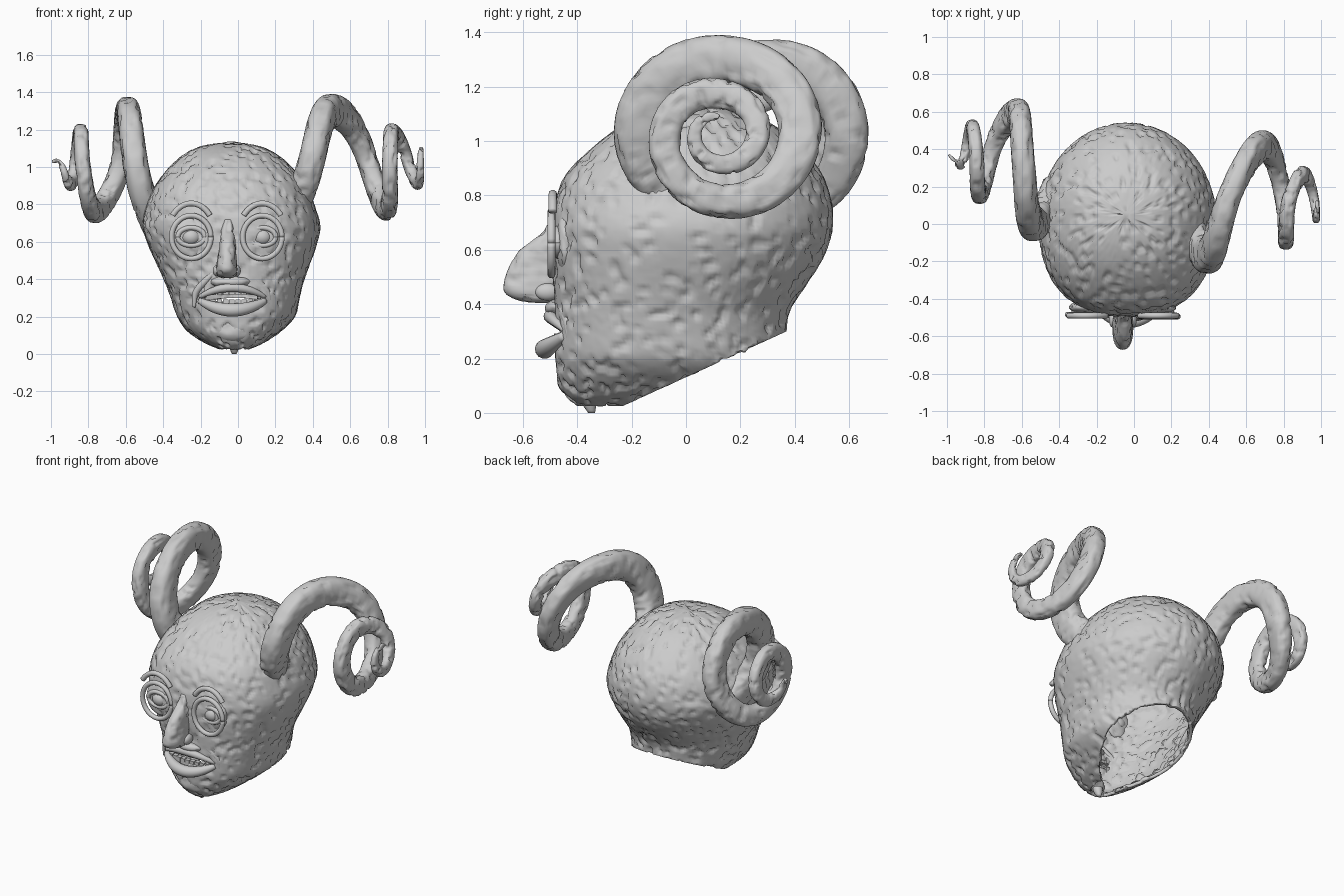
import bpy, bmesh, math
from mathutils import Vector, noise

if "Cube" in bpy.data.objects:
    bpy.data.objects.remove(bpy.data.objects["Cube"])


def smooth_points(pts, steps):
    """Catmull-Rom interpolation through tuples of any length."""
    pts = [Vector(p) for p in pts]
    ext = [2 * pts[0] - pts[1]] + pts + [2 * pts[-1] - pts[-2]]
    out = []
    for a, b, c, d in zip(ext, ext[1:], ext[2:], ext[3:]):
        for i in range(steps):
            t = i / steps
            out.append(0.5 * (2 * b + (c - a) * t + (2 * a - 5 * b + 4 * c - d) * t * t
                              + (3 * b - a - 3 * c + d) * t ** 3))
    return out + [pts[-1]]


def skin(rings, cap_start=True, cap_end=True):
    bm = bmesh.new()
    loops = [[bm.verts.new(p) for p in ring] for ring in rings]
    n = len(loops[0])
    for a, b in zip(loops, loops[1:]):
        for i in range(n):
            bm.faces.new((a[i], a[(i + 1) % n], b[(i + 1) % n], b[i]))
    if cap_start:
        bm.faces.new(loops[0])
    if cap_end:
        bm.faces.new(loops[-1])
    bmesh.ops.recalc_face_normals(bm, faces=bm.faces)
    return bm


def pit(bm, depth=0.012, scale=26):
    """Weathered, pitted surface."""
    bm.normal_update()
    moves = []
    for v in bm.verts:
        d = noise.noise(v.co * scale)
        moves.append(v.normal * (-depth * min(1, max(0, d - 0.22) * 9)
                                 + 0.002 * noise.noise(v.co * 45)))
    for v, m in zip(bm.verts, moves):
        v.co += m


def finish(name, bm):
    me = bpy.data.meshes.new(name)
    bm.to_mesh(me)
    bm.free()
    me.polygons.foreach_set("use_smooth", [True] * len(me.polygons))
    ob = bpy.data.objects.new(name, me)
    bpy.context.collection.objects.link(ob)
    return ob


def spow(v, e):
    return math.copysign(abs(v) ** e, v)


def sections(levels, steps, sides):
    """Stacked oval sections from (z, centre x, half width, front y, back y)."""
    rings = []
    for z, cx, hw, yf, yb in map(tuple, smooth_points(levels, steps)):
        cy, b = (yf + yb) / 2, (yb - yf) / 2
        ring = []
        for i in range(sides):
            a = 2 * math.pi * i / sides
            c, s = math.cos(a), math.sin(a)
            e = 2 / 2.4 if s < 0 else 1
            ring.append((cx + hw * spow(c, e), cy + b * spow(s, e), z))
        rings.append(ring)
    return rings


def tube(name, path, ref, sides=12, flat=1.0, rough=0.0, e=1.0):
    """Tapered tube along (x, y, z, radius); flat squashes it along ref, e < 1 squares it."""
    rings = []
    for i, p in enumerate(path):
        t = (path[min(i + 1, len(path) - 1)].xyz - path[max(i - 1, 0)].xyz).normalized()
        n1 = (Vector(ref) - t * t.dot(Vector(ref))).normalized()
        n2 = t.cross(n1)
        r = max(p.w, 0.002)
        rings.append([p.xyz + r * (flat * n1 * spow(math.cos(a), e) + n2 * spow(math.sin(a), e))
                      for a in (2 * math.pi * k / sides for k in range(sides))])
    bm = skin(rings)
    if rough:
        pit(bm, rough)
    return finish(name, bm)


def horn(name, cy, cz, rows):
    """Coil about the x axis from rows of (quarter turn, x, coil radius, thickness)."""
    path = []
    for q, x, R, r in smooth_points(rows, 22):
        a = math.pi * (1 - q / 2)
        path.append(Vector((x, cy + R * math.cos(a), cz + R * math.sin(a), r)))
    tube(name, path, (1, 0, 0), sides=32, flat=0.72, rough=0.01, e=0.78)


def ball(name, loc, size, rough=0):
    bm = bmesh.new()
    bmesh.ops.create_uvsphere(bm, u_segments=32, v_segments=18, radius=1)
    for v in bm.verts:
        v.co = Vector(loc) + Vector(size) * v.co
    if rough:
        pit(bm, rough)
    return finish(name, bm)


def face_y(x):
    return -0.485 + 1.2 * (x + 0.035) ** 2


# Hollow head shell, cut by the slanted neck opening
head_levels = [
    (1.135, -0.04, 0.02, 0.03, 0.07), (1.11, -0.04, 0.16, -0.11, 0.20),
    (1.06, -0.04, 0.26, -0.23, 0.32), (0.98, -0.04, 0.345, -0.34, 0.42),
    (0.88, -0.04, 0.415, -0.44, 0.50), (0.78, -0.04, 0.455, -0.48, 0.535),
    (0.68, -0.035, 0.475, -0.495, 0.54), (0.58, -0.03, 0.45, -0.495, 0.51),
    (0.48, -0.025, 0.41, -0.49, 0.45), (0.38, -0.02, 0.37, -0.485, 0.385),
    (0.30, -0.015, 0.345, -0.485, 0.37), (0.20, -0.01, 0.315, -0.48, 0.37),
    (0.12, -0.02, 0.25, -0.47, 0.32), (0.06, -0.02, 0.16, -0.44, 0.1),
    (0.025, -0.02, 0.08, -0.40, -0.1)]
bm = skin(sections(head_levels, 7, 200), cap_end=False)
bmesh.ops.bisect_plane(bm, geom=bm.verts[:] + bm.edges[:] + bm.faces[:],
                       plane_co=(0, -0.2, 0.04), plane_no=(0, -0.456, 1), clear_inner=True)
mouth = [f for f in bm.faces if f.calc_center_median().y < -0.3
         and abs(f.calc_center_median().x + 0.03) < 0.15
         and 0.27 < f.calc_center_median().z < 0.335]
bmesh.ops.delete(bm, geom=mouth, context='FACES')
pit(bm)
head = finish("head_shell", bm)
wall = head.modifiers.new("wall", 'SOLIDIFY')
wall.thickness = 0.02
wall.offset = -1

# Coiled horns (the two sides differ)
horn("horn_right", 0.12, 1.04, [
    (-0.55, 0.32, 0.27, 0.10), (0, 0.395, 0.285, 0.10), (1, 0.50, 0.26, 0.09),
    (2, 0.69, 0.30, 0.08), (3, 0.80, 0.26, 0.063), (4, 0.813, 0.195, 0.058),
    (5, 0.828, 0.135, 0.055), (6, 0.905, 0.145, 0.045), (7, 0.965, 0.125, 0.035),
    (8, 0.975, 0.085, 0.025), (9, 0.98, 0.045, 0.012)])
horn("horn_left", 0.37, 1.0, [
    (-0.7, -0.42, 0.38, 0.10), (0, -0.545, 0.365, 0.095), (1, -0.595, 0.285, 0.085),
    (2, -0.63, 0.22, 0.08), (3, -0.765, 0.235, 0.065), (4, -0.828, 0.205, 0.057),
    (5, -0.843, 0.175, 0.054), (6, -0.87, 0.14, 0.045), (7, -0.905, 0.085, 0.035),
    (8, -0.94, 0.05, 0.022), (9, -0.99, 0.03, 0.008)])

# Nose with nostril wings
nose = [(0.72, -0.055, 0.02, -0.50, -0.42), (0.66, -0.055, 0.036, -0.535, -0.42),
        (0.60, -0.055, 0.042, -0.61, -0.42), (0.54, -0.057, 0.048, -0.65, -0.42),
        (0.48, -0.06, 0.055, -0.67, -0.42), (0.44, -0.06, 0.056, -0.665, -0.42),
        (0.415, -0.06, 0.048, -0.62, -0.42), (0.405, -0.06, 0.02, -0.57, -0.44)]
bm = skin(sections(nose, 6, 32))
pit(bm, 0.008)
finish("nose", bm)
for side, s in (("left", -1), ("right", 1)):
    ball("nostril_" + side, (-0.06 + 0.05 * s, -0.51, 0.445), (0.025, 0.045, 0.032))

# Eyes: socket pad, eyeball, lids, standing rim and brow
for side, cx, y in (("left", -0.25, -0.485), ("right", 0.13, -0.495)):
    cz = 0.625
    ball("eye_pad_" + side, (cx, -0.445, cz), (0.10, 0.035, 0.11), 0.008)
    ball("eyeball_" + side, (cx, -0.45, cz), (0.05, 0.045, 0.045))

    def arc(name, rx, rz, a0, a1, r, yy):
        pts = [Vector((cx + rx * math.cos(a), yy, cz + rz * math.sin(a), r))
               for a in (math.radians(a0 + (a1 - a0) * k / 48) for k in range(49))]
        tube(name + "_" + side, pts, (0, 1, 0), sides=10)

    arc("eye_rim", 0.105, 0.115, 0, 360, 0.015, y)
    arc("upper_lid", 0.072, 0.05, 0, 180, 0.014, -0.472)
    arc("lower_lid", 0.072, 0.045, 180, 360, 0.013, -0.47)
    arc("brow", 0.13, 0.18, 40, 140, 0.016, -0.49)


# Lips
def lip(name, z, bow, y_out, r):
    pts = []
    for k in range(33):
        u = k / 16 - 1
        x = -0.03 + 0.175 * u
        pts.append(Vector((x, face_y(x) - y_out * (1 - u * u), z + bow * (1 - u * u),
                           r * (1 - 0.55 * u * u))))
    tube(name, pts, (0, 1, 0), sides=14)


ball("upper_lip_pad", (-0.04, -0.465, 0.385), (0.11, 0.055, 0.035), 0.006)
lip("upper_lip", 0.305, 0.05, 0.015, 0.024)
lip("lower_lip", 0.285, -0.05, 0.035, 0.036)

# Teeth, with the gap between the rows left open
bm = bmesh.new()
for k in range(9):
    x = -0.165 + 0.033 * k
    for z in (0.335, 0.272):
        for v in bmesh.ops.create_cube(bm, size=1)["verts"]:
            v.co = Vector((x + v.co.x * 0.028, face_y(x) + 0.015 + v.co.y * 0.03, z + v.co.z * 0.04))
teeth = finish("teeth", bm)
teeth.data.polygons.foreach_set("use_smooth", [False] * len(teeth.data.polygons))

# Cheek folds running down beside the mouth
for side, s in (("left", -1), ("right", 1)):
    tube("cheek_fold_" + side, smooth_points(
        [(-0.035 + s * dx, face_y(-0.035 + s * dx) + 0.008, z, r) for dx, z, r in
         ((0.08, 0.45, 0.01), (0.13, 0.40, 0.018), (0.19, 0.33, 0.018), (0.20, 0.25, 0.008))], 8),
        (0, 1, 0), sides=10)

# Chin pad and the small stud under it
ball("chin", (-0.025, -0.43, 0.13), (0.10, 0.045, 0.065), 0.006)
stud = [(0.06, -0.02, 0.03, -0.39, -0.33), (0.03, -0.02, 0.025, -0.38, -0.33),
        (0.0, -0.02, 0.012, -0.36, -0.335)]
finish("chin_stud", skin(sections(stud, 3, 16)))
